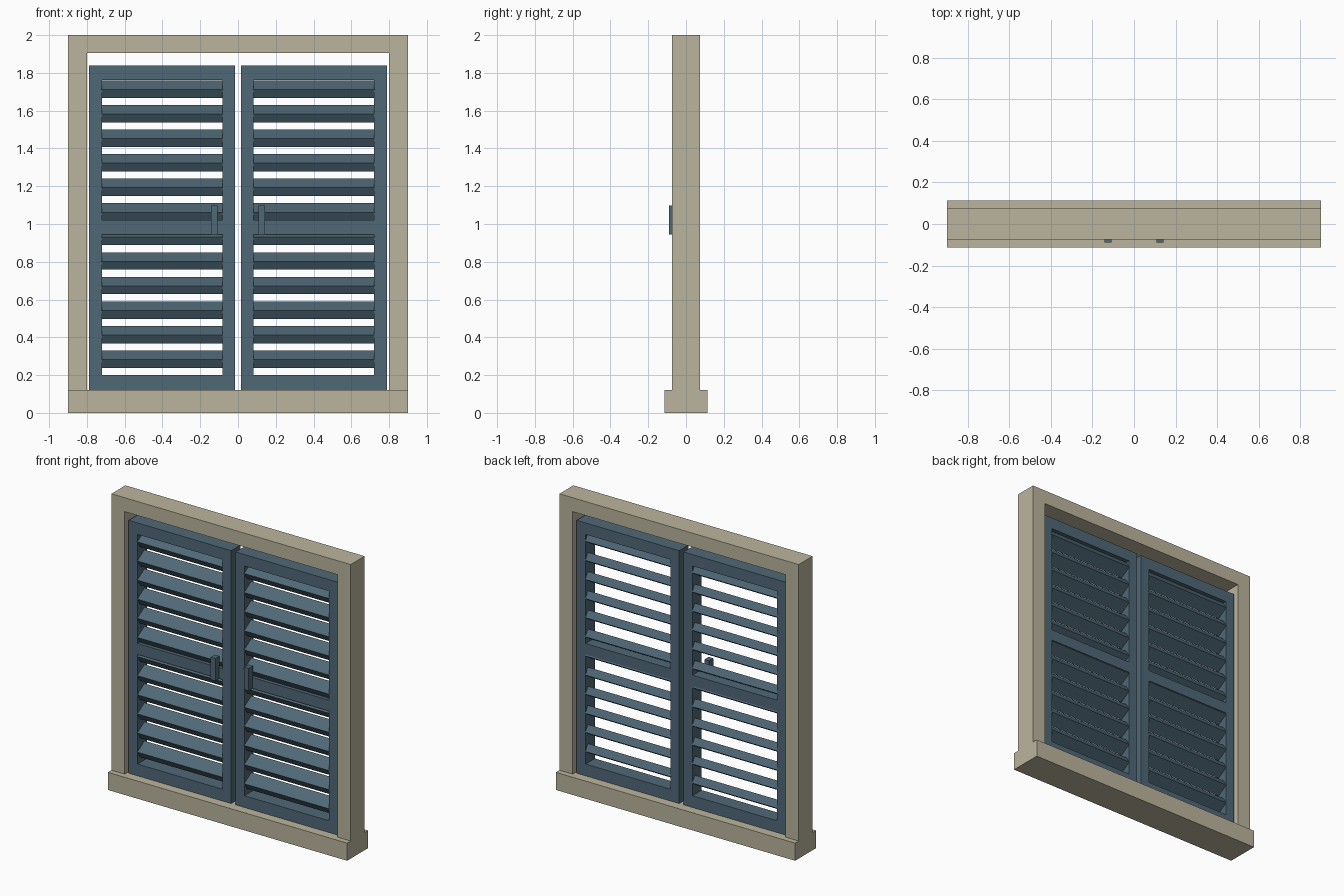
import bpy, math

if "Cube" in bpy.data.objects:
    bpy.data.objects.remove(bpy.data.objects["Cube"])


def material(name, rgb):
    m = bpy.data.materials.new(name)
    m.diffuse_color = (*rgb, 1.0)
    m.use_nodes = True
    m.node_tree.nodes["Principled BSDF"].inputs["Base Color"].default_value = m.diffuse_color
    return m


STONE = material("beige frame", (0.50, 0.46, 0.34))
BLUE = material("slate blue paint", (0.08, 0.14, 0.185))


def box(name, x, y, z, mat, tilt=0.0):
    """Box from (min, max) ranges, optionally tilted about its own x axis."""
    ranges = (x, y, z)
    bpy.ops.mesh.primitive_cube_add(size=1, location=[(a + b) / 2 for a, b in ranges])
    ob = bpy.context.object
    ob.name = name
    ob.scale = [abs(b - a) for a, b in ranges]
    ob.rotation_euler.x = tilt
    ob.data.materials.append(mat)
    return ob


# Window surround
FRAME_Y = (-0.075, 0.075)
box("sill", (-0.9, 0.9), (-0.1125, 0.1125), (0, 0.12), STONE)
box("lintel", (-0.8, 0.8), FRAME_Y, (1.905, 2.0), STONE)

# Shutter dimensions
LEAF_Y = (-0.05, 0.05)
INNER, OUTER = 0.0165, 0.788          # leaf edges
OPEN_IN, OPEN_OUT = 0.083, 0.721      # louvre opening
BOTTOM, TOP = 0.12, 1.84
SLAT_WIDTH, SLAT_THICK = 0.09, 0.052
SLAT_TILT = math.radians(32)          # front edge hangs lower

for side, s in (("left", -1), ("right", 1)):
    def span(a, b):
        return tuple(sorted((s * a, s * b)))

    box(f"{side}_post", span(0.8, 0.9), FRAME_Y, (0.12, 2.0), STONE)

    # Leaf frame
    box(f"{side}_inner_stile", span(INNER, OPEN_IN), LEAF_Y, (BOTTOM, TOP), BLUE)
    box(f"{side}_outer_stile", span(OPEN_OUT, OUTER), LEAF_Y, (BOTTOM, TOP), BLUE)
    for part, z in (("bottom", (BOTTOM, 0.2)), ("middle", (0.945, 1.02)), ("top", (1.762, TOP))):
        box(f"{side}_{part}_rail", span(OPEN_IN, OPEN_OUT), LEAF_Y, z, BLUE)

    # Tilted louvre slats
    for i in range(12):
        z = 0.284 + 0.13 * i
        box(f"{side}_slat_{i + 1}", span(OPEN_IN - 0.004, OPEN_OUT + 0.004),
            (-SLAT_WIDTH / 2, SLAT_WIDTH / 2),
            (z - SLAT_THICK / 2, z + SLAT_THICK / 2), BLUE, SLAT_TILT)

    # Handle bar
    box(f"{side}_handle", span(0.108, 0.143), (-0.09, -0.045), (0.945, 1.097), BLUE)
